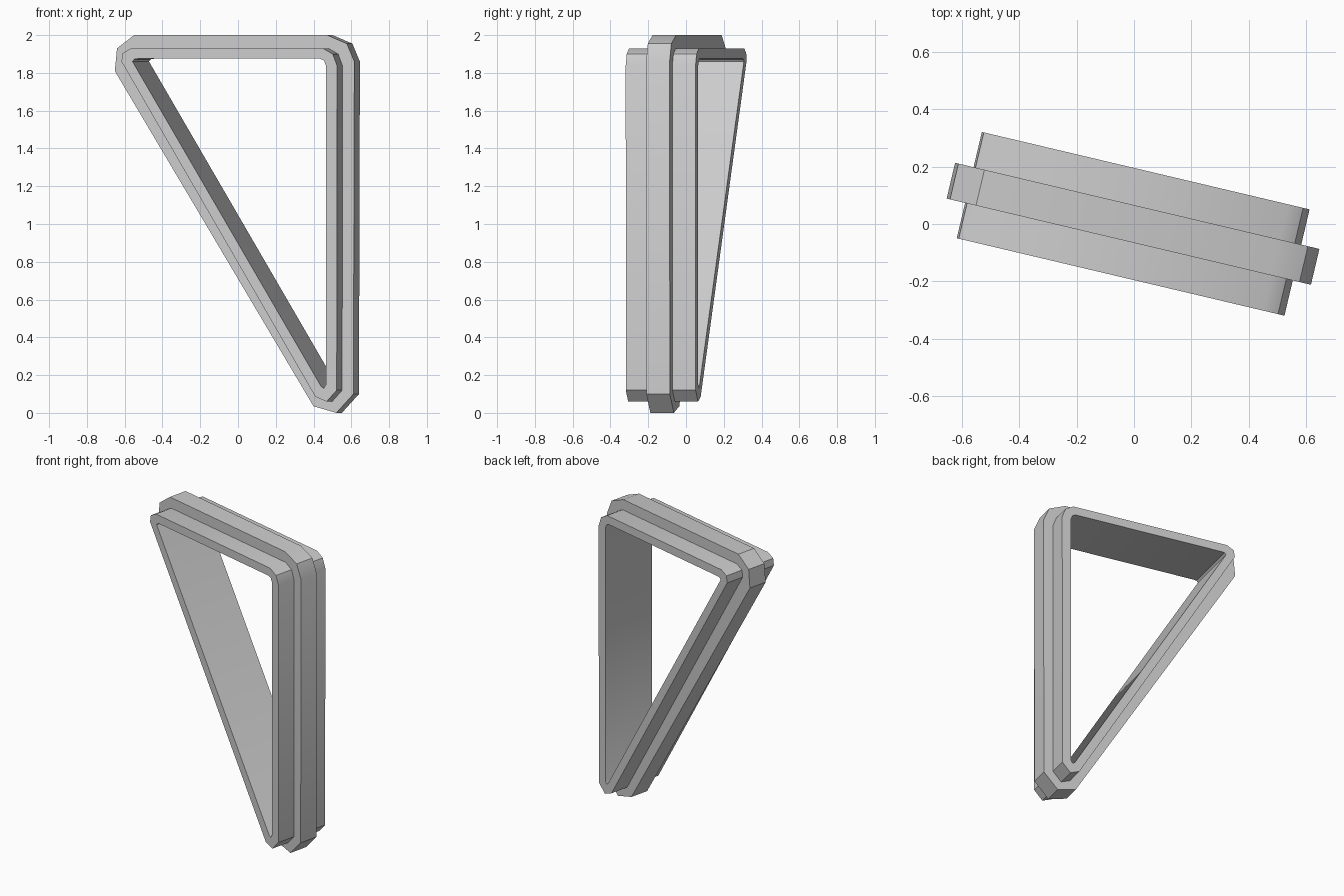
import bpy, bmesh, math

cube = bpy.data.objects.get("Cube")
if cube:
    bpy.data.objects.remove(cube, do_unlink=True)

grey = bpy.data.materials.new("light_grey")
grey.use_nodes = True
colour = (0.6, 0.6, 0.6, 1)
grey.diffuse_color = colour
grey.node_tree.nodes["Principled BSDF"].inputs["Base Color"].default_value = colour

# Triangle profiles (across, up): three points each for the bottom, upper right and upper left corners
HOLE = [(.497, .14), (.512, .13), (.523, .15),
        (.523, 1.84), (.512, 1.866), (.49, 1.875),
        (-.50, 1.875), (-.52, 1.872), (-.529, 1.86)]
FRAME = [(.466, .085), (.527, .06), (.582, .12),
         (.583, 1.84), (.56, 1.90), (.507, 1.93),
         (-.536, 1.93), (-.582, 1.905), (-.589, 1.86)]
BAND = [(.426, .035), (.55, 0), (.643, .10),
        (.648, 1.86), (.607, 1.955), (.50, 2),
        (-.55, 2), (-.643, 1.93), (-.655, 1.81)]
TURN = math.radians(-13.3)


def triangle_ring(name, inner, outer, half_depth):
    """Solid ring between two matching profiles."""
    bm = bmesh.new()
    stations = [(inner, -half_depth), (outer, -half_depth),
                (outer, half_depth), (inner, half_depth)]
    loops = [[bm.verts.new((x, y, z)) for x, z in profile] for profile, y in stations]
    for i, a in enumerate(loops):
        b = loops[(i + 1) % len(loops)]
        for j in range(len(a)):
            k = (j + 1) % len(a)
            bm.faces.new((a[j], a[k], b[k], b[j]))
    bmesh.ops.recalc_face_normals(bm, faces=bm.faces)
    mesh = bpy.data.meshes.new(name)
    bm.to_mesh(mesh)
    bm.free()
    mesh.materials.append(grey)
    obj = bpy.data.objects.new(name, mesh)
    bpy.context.collection.objects.link(obj)
    obj.rotation_euler.z = TURN
    bpy.ops.object.select_all(action='DESELECT')
    obj.select_set(True)
    bpy.context.view_layer.objects.active = obj
    bpy.ops.object.shade_smooth_by_angle(angle=math.radians(30))
    return obj


# Deep inner frame and the narrow raised band around its middle
triangle_ring("inner_frame", HOLE, FRAME, 0.19)
triangle_ring("outer_band", FRAME, BAND, 0.064)
